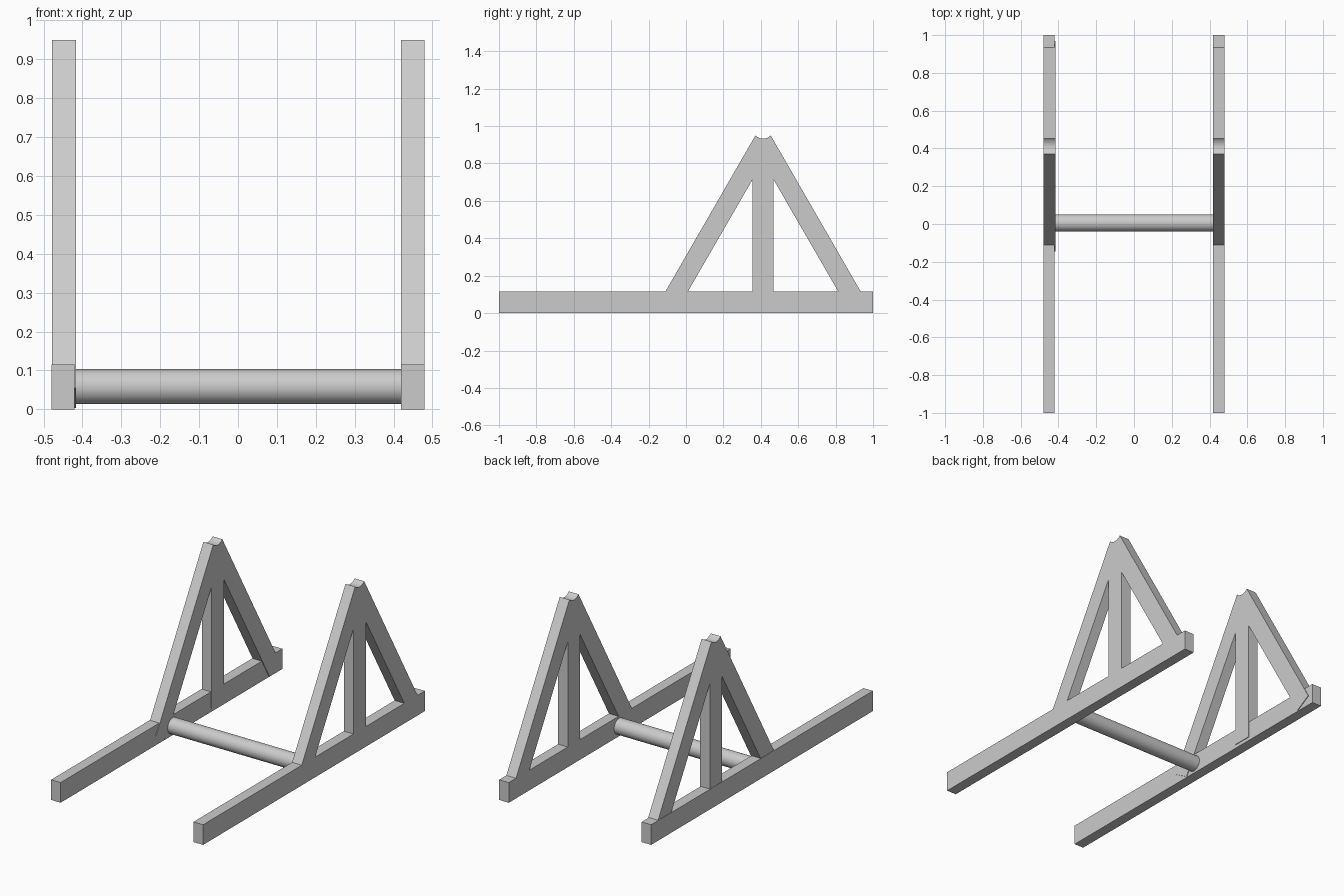
import bpy, bmesh, math

if "Cube" in bpy.data.objects:
    bpy.data.objects.remove(bpy.data.objects["Cube"])

AXIS = 0.412          # y of the truss centre line
SLOPE = math.tan(math.radians(60))


def prism(name, outline, x0, x1):
    """Extrude a (y, z) outline from x0 to x1."""
    bm = bmesh.new()
    face = bm.faces.new([bm.verts.new((x0, y, z)) for y, z in outline])
    ext = bmesh.ops.extrude_face_region(bm, geom=[face])
    verts = [g for g in ext["geom"] if isinstance(g, bmesh.types.BMVert)]
    bmesh.ops.translate(bm, verts=verts, vec=(x1 - x0, 0, 0))
    bmesh.ops.recalc_face_normals(bm, faces=bm.faces)
    mesh = bpy.data.meshes.new(name)
    bm.to_mesh(mesh)
    bm.free()
    obj = bpy.data.objects.new(name, mesh)
    bpy.context.collection.objects.link(obj)
    return obj


def truss_outline():
    """Two sloped legs, a centre post and a cradle notch at the apex."""
    post = 0.056
    # right half as offsets from the axis: inner post foot to apex
    post_top = 0.115 + (0.402 - post) * SLOPE
    half = [(post, 0.02), (post, post_top),
            (0.467, 0.003), (0.557, 0.055), (0.041, 0.95)]
    # cradle arc from the right tip to the axis
    r = 0.057
    a_max = math.asin(0.041 / r)
    cz = 0.95 + r * math.cos(a_max)
    arc = [(r * math.sin(a_max * t / 5), cz - r * math.cos(a_max * t / 5))
           for t in range(4, 0, -1)]
    half += arc
    right = [(AXIS + d, z) for d, z in half]
    left = [(AXIS - d, z) for d, z in reversed(half)]
    return right + [(AXIS, cz - r)] + left


RAIL = [(-1, 0), (1, 0), (1, 0.115), (-1, 0.115)]

# Side frames; the left truss sits slightly proud of its rail
for side, rail_x, truss_x in (("left", (-0.48, -0.42), (-0.478, -0.416)),
                              ("right", (0.419, 0.48), (0.419, 0.48))):
    prism(side + "_base_rail", RAIL, *rail_x)
    prism(side + "_truss", truss_outline(), *truss_x)

# Round crossbar joining the rails
bpy.ops.mesh.primitive_cylinder_add(vertices=48, radius=0.045, depth=0.842,
                                    location=(0, 0.005, 0.058),
                                    rotation=(0, math.pi / 2, 0))
bar = bpy.context.object
bar.name = "crossbar"
bpy.ops.object.shade_smooth_by_angle()
